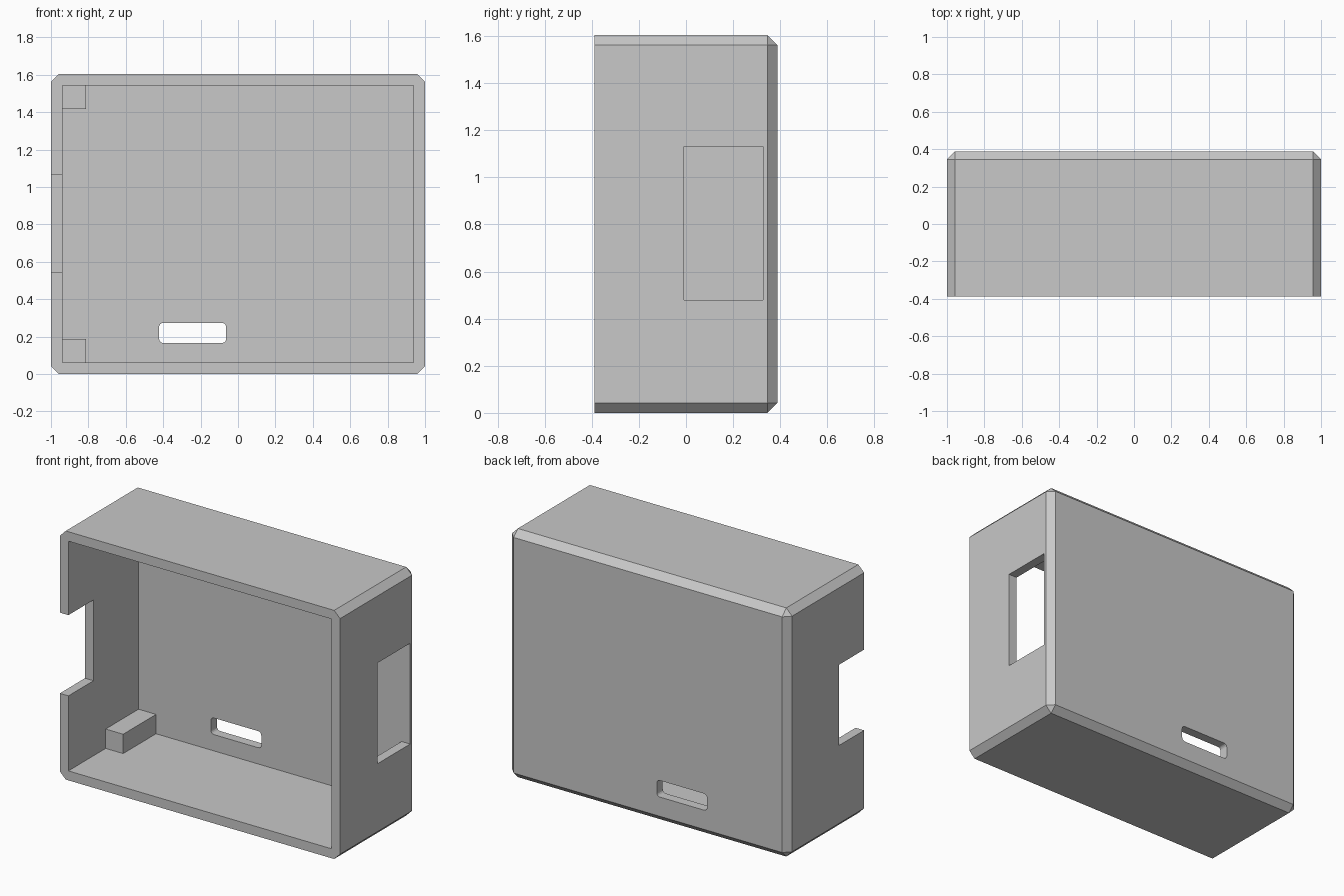
import bpy
import bmesh

default = bpy.data.objects.get("Cube")
if default:
    bpy.data.objects.remove(default, do_unlink=True)

# Overall sizes
HALF_X, HALF_Y, HEIGHT = 1.0, 0.388, 1.604
WALL, CHAMFER = 0.061, 0.042
INNER_X, INNER_BACK = HALF_X - WALL, HALF_Y - WALL
MID_Y = -0.008          # front of the pegs and of the side window

grey = bpy.data.materials.new("plain grey")
grey.use_nodes = True
colour = (0.58, 0.58, 0.58, 1)
grey.diffuse_color = colour
grey.node_tree.nodes["Principled BSDF"].inputs["Base Color"].default_value = colour


def box(name, xs, ys, zs, bevel=0, segments=1, pick=None):
    """Box between limits, with the edges chosen by pick bevelled."""
    bm = bmesh.new()
    bmesh.ops.create_cube(bm, size=1)
    for v in bm.verts:
        v.co = [lim[0] if c < 0 else lim[1] for c, lim in zip(v.co, (xs, ys, zs))]
    if bevel:
        edges = [e for e in bm.edges if pick(e)]
        bmesh.ops.bevel(bm, geom=edges, offset=bevel, segments=segments,
                        profile=0.5, affect='EDGES')
    bmesh.ops.recalc_face_normals(bm, faces=bm.faces)
    mesh = bpy.data.meshes.new(name)
    bm.to_mesh(mesh)
    bm.free()
    mesh.materials.append(grey)
    obj = bpy.data.objects.new(name, mesh)
    bpy.context.collection.objects.link(obj)
    return obj


def cut(target, cutter):
    """Subtract the cutter and throw it away."""
    cutter.hide_render = True
    mod = target.modifiers.new("cut", 'BOOLEAN')
    mod.operation, mod.solver, mod.object = 'DIFFERENCE', 'EXACT', cutter
    bpy.context.view_layer.objects.active = target
    bpy.ops.object.modifier_apply(modifier=mod.name)
    bpy.data.objects.remove(cutter, do_unlink=True)


def not_front(edge):
    return any(v.co.y > 0 for v in edge.verts)


def along_y(edge):
    return abs(edge.verts[0].co.y - edge.verts[1].co.y) > 0.01


# Case shell: chamfered everywhere except round the open front
shell = box("case_shell", (-HALF_X, HALF_X), (-HALF_Y, HALF_Y), (0, HEIGHT),
            CHAMFER, 1, not_front)

# Hollow inside
cut(shell, box("cavity_cutter", (-INNER_X, INNER_X), (-0.6, INNER_BACK),
               (WALL, HEIGHT - WALL)))
# Notch in the right wall, open to the front
cut(shell, box("notch_cutter", (-1.2, -0.85), (-0.6, -0.132), (0.545, 1.066)))
# Window in the left wall
cut(shell, box("window_cutter", (0.85, 1.2), (MID_Y, INNER_BACK), (0.48, 1.13)))
# Rounded slot in the back wall
cut(shell, box("slot_cutter", (-0.422, -0.063), (0.2, 0.6), (0.166, 0.273),
               0.022, 4, along_y))

# Corner pegs against the right wall, set slightly into the walls
PEG, SINK = 0.125, 0.01
low, high = WALL, HEIGHT - WALL
for name, zs in (("lower_peg", (low - SINK, low + PEG)),
                 ("upper_peg", (high - PEG, high + SINK))):
    box(name, (-INNER_X - SINK, -INNER_X + PEG), (MID_Y, INNER_BACK + SINK), zs)
